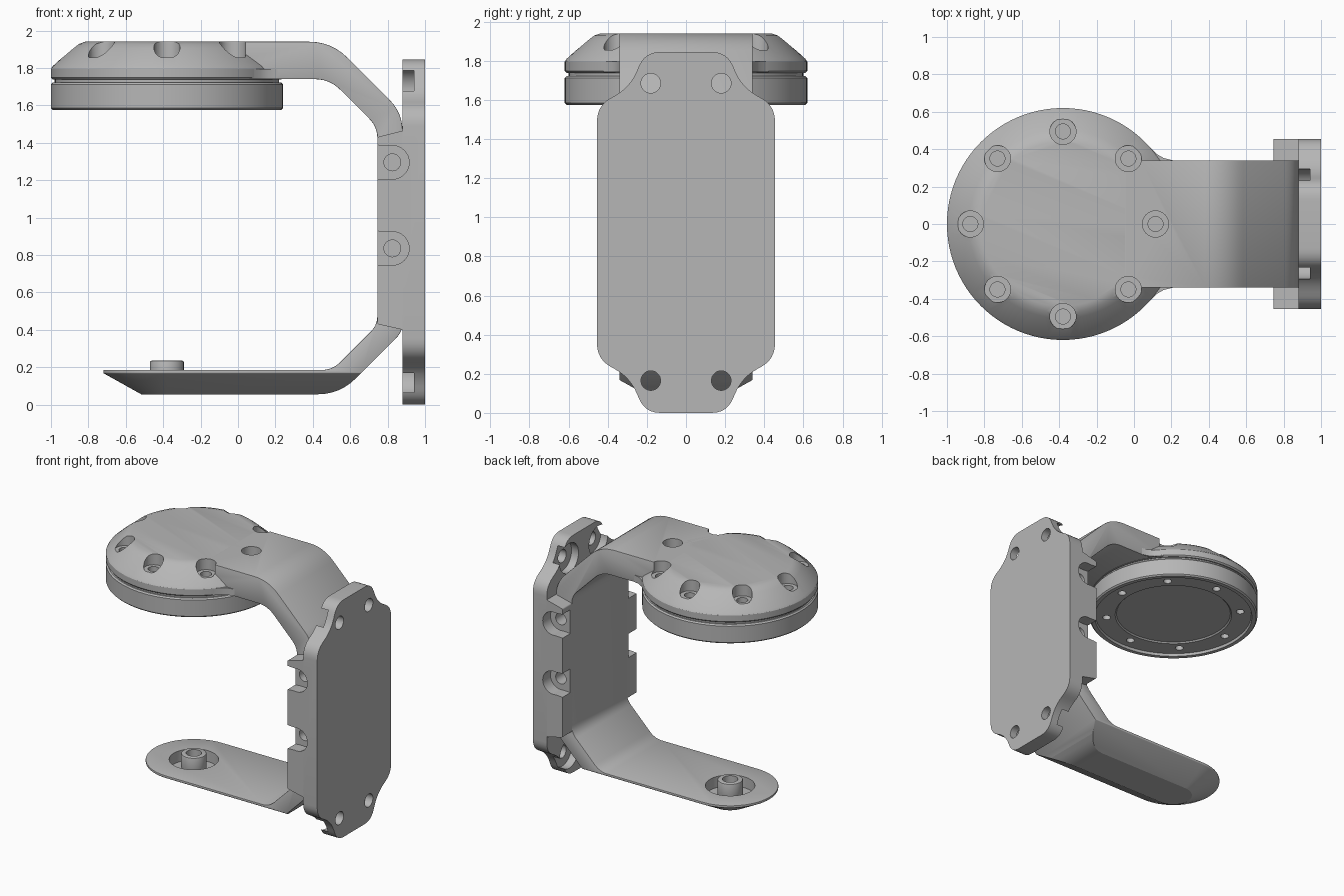
import bpy, bmesh
from math import cos, sin, pi, radians
from mathutils import Vector

if "Cube" in bpy.data.objects:
    bpy.data.objects.remove(bpy.data.objects["Cube"], do_unlink=True)

GREY = (0.47, 0.47, 0.47, 1)
metal = bpy.data.materials.new("light grey metal")
metal.use_nodes = True
metal.diffuse_color = GREY
metal.node_tree.nodes["Principled BSDF"].inputs["Base Color"].default_value = GREY


def loft(name, rings):
    """Skin a stack of equal-length rings and cap both ends."""
    bm = bmesh.new()
    rows = [[bm.verts.new(p) for p in ring] for ring in rings]
    n = len(rows[0])
    for low, high in zip(rows, rows[1:]):
        for i in range(n):
            j = (i + 1) % n
            bm.faces.new((low[i], low[j], high[j], high[i]))
    bm.faces.new(rows[0])
    bm.faces.new(rows[-1])
    bmesh.ops.recalc_face_normals(bm, faces=bm.faces)
    mesh = bpy.data.meshes.new(name)
    bm.to_mesh(mesh)
    bm.free()
    mesh.materials.append(metal)
    ob = bpy.data.objects.new(name, mesh)
    bpy.context.collection.objects.link(ob)
    return ob


def place(axis, u, v, t):
    return {"x": (t, u, v), "y": (u, t, v), "z": (u, v, t)}[axis]


def prism(name, points, axis, start, end):
    return loft(name, [[place(axis, u, v, t) for u, v in points] for t in (start, end)])


def circle(u, v, r, n=32):
    return [(u + r * cos(2 * pi * i / n), v + r * sin(2 * pi * i / n)) for i in range(n)]


def cylinder(name, axis, u, v, r, start, end):
    return prism(name, circle(u, v, r), axis, start, end)


def box(u0, u1, v0, v1):
    return [(u0, v0), (u1, v0), (u1, v1), (u0, v1)]


def rounded(corners, steps=6):
    """Polygon whose (u, v, setback) corners are eased with quadratic curves."""
    out = []
    for i, (u, v, d) in enumerate(corners):
        p = Vector((u, v))
        if d == 0:
            out.append((u, v))
            continue
        before = Vector(corners[i - 1][:2])
        after = Vector(corners[(i + 1) % len(corners)][:2])
        a = p + (before - p).normalized() * d
        b = p + (after - p).normalized() * d
        for k in range(steps + 1):
            t = k / steps
            out.append(tuple(a * (1 - t) ** 2 + p * 2 * t * (1 - t) + b * t * t))
    return out


def apply(ob, mod):
    bpy.context.view_layer.objects.active = ob
    bpy.ops.object.modifier_apply(modifier=mod.name)


def combine(ob, tool, operation="DIFFERENCE"):
    mod = ob.modifiers.new("combine", "BOOLEAN")
    mod.operation = operation
    mod.solver = "EXACT"
    mod.object = tool
    apply(ob, mod)
    bpy.data.objects.remove(tool, do_unlink=True)


def bevel(ob, width):
    mod = ob.modifiers.new("soft edge", "BEVEL")
    mod.width = width
    mod.segments = 2
    mod.limit_method = "ANGLE"
    mod.angle_limit = radians(50)
    apply(ob, mod)


HUB = -0.38      # x of the round head and of the lower boss
HALF = 0.34      # half width of the arm

# C-shaped arm: side profile, trimmed by a round-ended hull
arm = prism("c_arm", rounded([
    (-0.05, 1.94, 0), (0.5, 1.94, 0.12), (0.88, 1.56, 0.1), (0.88, 0.39, 0.05),
    (0.545, 0.055, 0.12), (-0.8, 0.055, 0), (-0.8, 0.185, 0), (0.505, 0.185, 0.06),
    (0.745, 0.425, 0.05), (0.745, 1.485, 0.06), (0.49, 1.74, 0.08), (-0.05, 1.74, 0),
]), "y", -0.5, 0.5)


def stadium(inset, z):
    r = HALF - inset
    arc = [(HUB - r * sin(pi * i / 32), r * cos(pi * i / 32), z) for i in range(33)]
    return arc + [(1.2, -r, z), (1.2, r, z)]


hull = loft("arm_hull", [stadium(0.23, 0.04), stadium(0, 0.168), stadium(0, 2.1)])
combine(arm, hull, "INTERSECT")
bevel(arm, 0.008)

# Recess and hollow boss at the end of the lower arm
combine(arm, cylinder("recess", "z", HUB, 0, 0.175, 0.1, 0.4))
boss = cylinder("lower_boss", "z", HUB, 0, 0.09, 0.095, 0.235)
bevel(boss, 0.008)
combine(boss, cylinder("bore", "z", HUB, 0, 0.055, 0.13, 0.4))

# Round head, turned from a profile of (radius, height)
head_profile = [
    (0.42, 1.605), (0.43, 1.595), (0.575, 1.595), (0.58, 1.575), (0.61, 1.575),
    (0.62, 1.585), (0.62, 1.712), (0.61, 1.722), (0.6, 1.722), (0.6, 1.738),
    (0.61, 1.738), (0.62, 1.748), (0.62, 1.795), (0.61, 1.81), (0.505, 1.905),
    (0.475, 1.928), (0.44, 1.94),
]
head = loft("round_head", [[(x, y, z) for x, y in circle(HUB, 0, r, 96)]
                           for r, z in head_profile])

# Fillets where the head meets the arm
gussets = []
for side in (-1, 1):
    gussets.append(prism("head_fillet", [
        (0.0, 0.32 * side), (0.0, 0.44 * side), (0.075, 0.42 * side),
        (0.12, 0.375 * side), (0.16, 0.352 * side), (0.21, HALF * side),
        (0.21, 0.32 * side)], "z", 1.742, 1.795))

# Eight counterbored screw holes through head and arm, tapped holes below
for i in range(8):
    x, y = HUB + 0.495 * cos(i * pi / 4), 0.495 * sin(i * pi / 4)
    targets = [head, arm] if i in (0, 1, 7) else [head]
    for ob in targets:
        combine(ob, cylinder("counterbore", "z", x, y, 0.07, 1.855, 2.1))
        combine(ob, cylinder("screw_bore", "z", x, y, 0.04, 1.79, 2.1))
    combine(head, cylinder("tapped_hole", "z", x, y, 0.03, 1.5, 1.66))

# Mounting plate with narrowed ends
half_plate = [(0.21, 1.845, 0.08), (0.285, 1.665, 0.09), (0.455, 1.57, 0.08),
              (0.455, 0.275, 0.08), (0.285, 0.18, 0.09), (0.21, 0.0, 0.08)]
outline = half_plate + [(-y, z, d) for y, z, d in reversed(half_plate)]
plate = prism("mounting_plate", rounded(outline), "x", 0.88, 1.0)
for side in (-1, 1):
    for z in (1.685, 0.165):
        combine(plate, cylinder("pocket", "x", 0.18 * side, z, 0.115, 0.8, 0.94))
        combine(plate, cylinder("plate_hole", "x", 0.18 * side, z, 0.05, 0.8, 1.1))

# Side lugs along the spine, notched around the cross bolts
lugs = []
for side in (-1, 1):
    lug = prism("side_lug", rounded([
        (0.745, 0.43, 0.01), (0.882, 0.4, 0), (0.882, 1.465, 0), (0.745, 1.43, 0.01)]),
        "y", 0.33 * side, 0.455 * side)
    for z in (0.835, 1.295):
        combine(lug, cylinder("bolt_seat", "y", 0.825, z, 0.09, 0.36 * side, 0.6 * side))
        combine(lug, prism("seat_opening", rounded([
            (0.7, z - 0.1, 0), (0.76, z - 0.09, 0.02), (0.825, z - 0.088, 0),
            (0.825, z + 0.088, 0), (0.76, z + 0.09, 0.02), (0.7, z + 0.1, 0)]),
            "y", 0.36 * side, 0.6 * side))
        for ob in (lug, arm):
            combine(ob, cylinder("bolt_bore", "y", 0.825, z, 0.045, 0.25 * side, 0.6 * side))
        # the seat also bites slightly into the plate edge
        combine(plate, cylinder("plate_bite", "y", 0.825, z, 0.09, 0.36 * side, 0.6 * side))
    lugs.append(lug)

# Smooth the curved walls and keep the machined edges crisp
bpy.ops.object.select_all(action="DESELECT")
for ob in [arm, boss, head, plate] + gussets + lugs:
    ob.select_set(True)
bpy.context.view_layer.objects.active = arm
bpy.ops.object.shade_smooth_by_angle(angle=radians(28))
